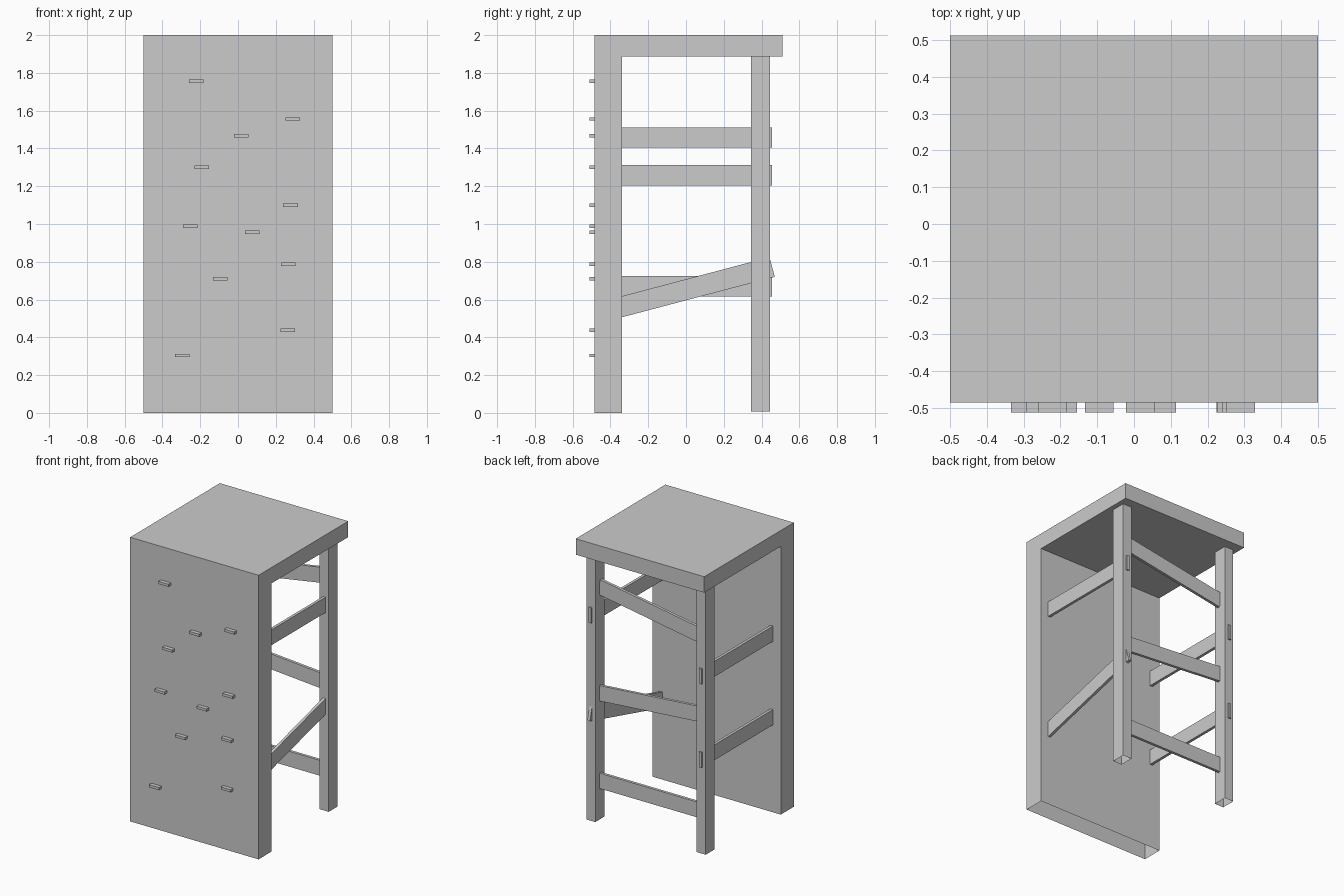
import bpy
from math import radians
from mathutils import Matrix, Vector

if "Cube" in bpy.data.objects:
    bpy.data.objects.remove(bpy.data.objects["Cube"])


def make_object(name, verts, faces):
    mesh = bpy.data.meshes.new(name)
    mesh.from_pydata(verts, [], faces)
    obj = bpy.data.objects.new(name, mesh)
    bpy.context.collection.objects.link(obj)
    return obj


def prism(name, profile, x0, x1, skip=()):
    """Extrude a y-z profile along x; skip lists profile sides left open."""
    n = len(profile)
    verts = [(x, y, z) for x in (x0, x1) for y, z in profile]
    faces = [tuple(reversed(range(n))), tuple(range(n, 2 * n))]
    faces += [(i, (i + 1) % n, n + (i + 1) % n, n + i)
              for i in range(n) if i not in skip]
    return make_object(name, verts, faces)


def box(name, center, size, axis='X', tilt=0, open_bottom=False):
    x, y, z = (s / 2 for s in size)
    obj = prism(name, [(-y, -z), (y, -z), (y, z), (-y, z)], -x, x,
                skip=(0,) if open_bottom else ())
    obj.data.transform(Matrix.Translation(Vector(center))
                       @ Matrix.Rotation(radians(tilt), 4, axis))
    return obj


# Climbing wall and top slab: one L-shaped shell, open underneath
prism("wall_and_top", [(-0.485, 0), (-0.34, 0), (-0.34, 1.888),
                       (0.512, 1.888), (0.512, 2), (-0.485, 2)],
      -0.5, 0.5, skip=(0,))

# Back legs, open underneath
for side, sx in (("left", -1), ("right", 1)):
    box(f"back_leg_{side}", (sx * 0.43, 0.395, 0.949),
        (0.07, 0.1, 1.882), open_bottom=True)

# Side rails from the wall through the back legs
for name, sx, z in (("left_upper_rail", -1, 1.258),
                    ("left_lower_rail", -1, 0.67),
                    ("right_upper_rail", 1, 1.458)):
    box(name, (sx * 0.43, 0.05, z), (0.02, 0.81, 0.108))
box("right_sloping_rail", (0.43, 0.05, 0.665), (0.02, 0.84, 0.108), tilt=14.8)

# Back slats between the legs
for name, z, tilt in (("upper_slat", 1.577, -9.5),
                      ("middle_slat", 0.927, 4.5),
                      ("lower_slat", 0.28, 0)):
    box(name, (0, 0.387, z), (0.81, 0.02, 0.108), 'Y', tilt)

# Climbing holds on the front
holds = [(-0.222, 1.755), (0.29, 1.556), (0.017, 1.467), (-0.193, 1.3),
         (0.278, 1.1), (-0.253, 0.988), (0.075, 0.956), (0.265, 0.786),
         (-0.094, 0.71), (0.263, 0.438), (-0.296, 0.304)]
for i, (x, z) in enumerate(holds):
    box(f"climbing_hold_{i + 1}", (x, -0.4975, z), (0.077, 0.029, 0.018))
